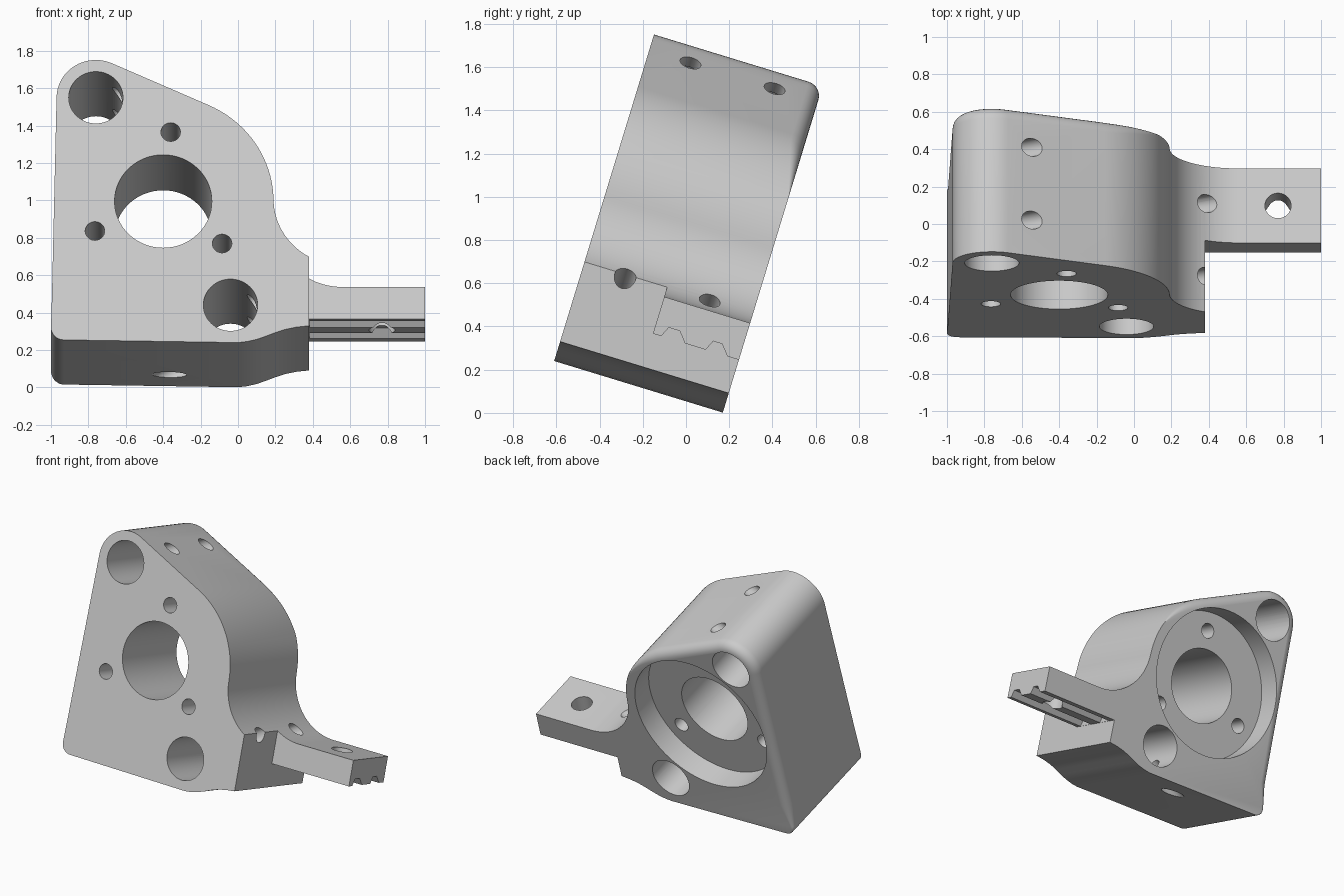
import bpy, bmesh, math
from mathutils import Vector, Matrix

cube = bpy.data.objects.get("Cube")
if cube:
    bpy.data.objects.remove(cube, do_unlink=True)

DEPTH = 0.816
TILT = math.radians(17)
BORE = (-0.4, 0.79)
TOP_LUG = (-0.76, 1.37)
LOW_LUG = (-0.04, 0.21)

grey = bpy.data.materials.new("light_grey_metal")
grey.use_nodes = True
grey.diffuse_color = (0.6, 0.6, 0.6, 1)
grey.node_tree.nodes["Principled BSDF"].inputs["Base Color"].default_value = (0.6, 0.6, 0.6, 1)


def arc(center, radius, start, end, steps):
    angles = [math.radians(start + (end - start) * i / steps) for i in range(steps + 1)]
    return [Vector((center[0] + radius * math.cos(a), center[1] + radius * math.sin(a)))
            for a in angles]


def finish(name, bm):
    bmesh.ops.recalc_face_normals(bm, faces=bm.faces)
    mesh = bpy.data.meshes.new(name)
    bm.to_mesh(mesh)
    bm.free()
    mesh.materials.append(grey)
    obj = bpy.data.objects.new(name, mesh)
    bpy.context.collection.objects.link(obj)
    return obj


def loft(name, loops):
    """Skin equal-length closed loops and cap both ends."""
    bm = bmesh.new()
    rings = [[bm.verts.new(p) for p in loop] for loop in loops]
    n = len(rings[0])
    for a, b in zip(rings, rings[1:]):
        for i in range(n):
            j = (i + 1) % n
            bm.faces.new((a[i], a[j], b[j], b[i]))
    bm.faces.new(rings[0])
    bm.faces.new(rings[-1])
    return finish(name, bm)


def cylinder(name, start, end, radius, sides=48):
    start, end = Vector(start), Vector(end)
    axis = end - start
    place = Matrix.Translation((start + end) / 2) @ axis.to_track_quat("Z", "Y").to_matrix().to_4x4()
    bm = bmesh.new()
    bmesh.ops.create_cone(bm, cap_ends=True, segments=sides, radius1=radius, radius2=radius,
                          depth=axis.length, matrix=place)
    return finish(name, bm)


def combine(target, other, operation="DIFFERENCE"):
    mod = target.modifiers.new("combine", "BOOLEAN")
    mod.object, mod.operation, mod.solver = other, operation, "EXACT"
    bpy.context.view_layer.objects.active = target
    bpy.ops.object.modifier_apply(modifier=mod.name)
    bpy.data.objects.remove(other, do_unlink=True)


# Plate outline, counter-clockwise from the lower left corner
fillet = ((0.56, 0.803), 0.37)
outline = arc((-0.93, 0.085), 0.07, 180, 270, 8)
outline += [Vector(p) for p in ((0, 0), (0.05, 0.006), (0.1, 0.018), (0.15, 0.036),
                                (0.2, 0.056), (0.25, 0.073), (0.31, 0.086), (0.38, 0.094))]
outline += arc(*fillet, 240.9, 180, 16)
outline += arc(BORE, 0.59, 1, 65.6, 20)
outline += arc(TOP_LUG, 0.21, 65.6, 178.6, 20)
outline.append(Vector((-0.995, 0.25)))


def rounding(p):
    """Rear edge radius: full on the left and top, fading to none elsewhere."""
    if p.x > -0.4:
        f = (p.y - 1.05) / 0.25
    else:
        f = (p.y - 0.02) / 0.2
    return 0.065 * max(0, min(1, f))


# Body with a rounded rear edge
loops = [[(p.x, 0, p.y) for p in outline]]
count = len(outline)
for step in range(7):
    a = math.pi / 2 * step / 6
    loop = []
    for i, p in enumerate(outline):
        tangent = (outline[(i + 1) % count] - outline[i - 1]).normalized()
        inward = Vector((-tangent.y, tangent.x))
        r = rounding(p)
        q = p + inward * r * (1 - math.cos(a))
        # a tiny step keeps the unrounded side from collapsing
        loop.append((q.x, DEPTH - r * (1 - math.sin(a)) - 0.0005 * (6 - step), q.y))
    loops.append(loop)
body = loft("mounting_bracket", loops)

# Side arm with a fillet running into the body
arm_shape = [Vector((0.3, 0.255)), Vector((1, 0.255)), Vector((1, 0.433))]
arm_shape += arc(*fillet, 270, 240.9, 10) + [Vector((0.3, 0.42))]
arm = loft("side_arm", [[(p.x, w, p.y) for p in arm_shape] for w in (0.4, DEPTH)])

# Two tapered grooves under the arm
for left, right in ((0.44, 0.555), (0.655, 0.76)):
    groove = [(left - 0.01, 0.235), (left, 0.255), (left + 0.022, 0.303),
              (right - 0.04, 0.303), (right, 0.255), (right + 0.01, 0.235)]
    combine(arm, loft("groove", [[(x, w, v) for w, v in groove] for x in (0.382, 1.1)]))
combine(arm, cylinder("arm_hole", (0.77, 0.608, 0.1), (0.77, 0.608, 0.6), 0.07))
combine(body, arm, "UNION")

# Holes through the plate: bore, two lug holes, three screw holes
through = [(BORE, 0.26), (TOP_LUG, 0.145), (LOW_LUG, 0.145),
           ((-0.36, 1.177), 0.052), ((-0.765, 0.624), 0.052), ((-0.085, 0.554), 0.052)]
for (x, v), radius in through:
    combine(body, cylinder("hole", (x, -0.1, v), (x, DEPTH + 0.1, v), radius, 64))

# Shallow round recess at the rear
combine(body, cylinder("recess", (BORE[0], 0.65, BORE[1]), (BORE[0], 1, BORE[1]), 0.52, 96))

# Slanted cross holes into the lug holes
slant = Vector((0.85, 0, 0.53)).normalized()
for lug, reach in ((TOP_LUG, 0.45), (LOW_LUG, 0.65)):
    for w in (0.2, 0.607):
        center = Vector((lug[0], w, lug[1]))
        back = 0.55 if lug == LOW_LUG and w > 0.5 else 0
        combine(body, cylinder("cross_hole", center - slant * back, center + slant * reach, 0.05, 32))

# Shade, then lean the part back
bpy.ops.object.select_all(action="DESELECT")
body.select_set(True)
bpy.context.view_layer.objects.active = body
bpy.ops.object.shade_smooth_by_angle(angle=math.radians(30))
body.rotation_euler = (-TILT, 0, 0)
body.location = (0, -0.61, 0.24)
